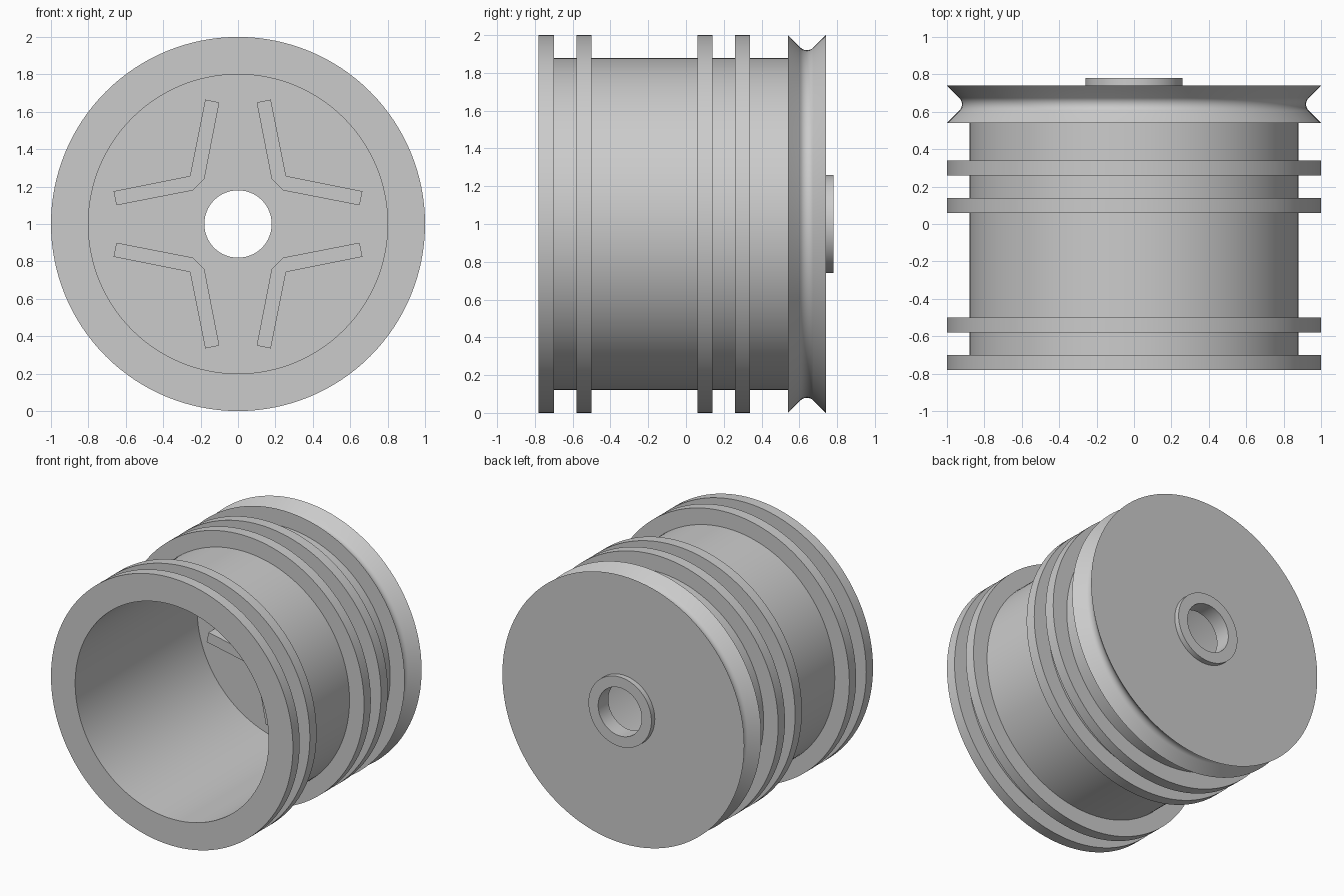
import bpy, bmesh, math

cube = bpy.data.objects.get("Cube")
if cube:
    bpy.data.objects.remove(cube, do_unlink=True)

grey = bpy.data.materials.new("plain grey")
grey.use_nodes = True
colour = (0.6, 0.6, 0.6, 1)
grey.diffuse_color = colour
grey.node_tree.nodes["Principled BSDF"].inputs["Base Color"].default_value = colour

CENTRE = 1.0            # height of the wheel axis
FRONT, FLOOR, BACK = -0.78, 0.66, 0.74
FLANGE = 0.08           # flange width and wall thickness
R_RIM, R_BODY, R_INNER, R_HUB, R_BORE = 1.0, 0.88, 0.8, 0.26, 0.18
SEGMENTS = 128


def finish(name, bm):
    """Turn a bmesh into a shaded object."""
    bmesh.ops.recalc_face_normals(bm, faces=bm.faces)
    mesh = bpy.data.meshes.new(name)
    bm.to_mesh(mesh)
    bm.free()
    obj = bpy.data.objects.new(name, mesh)
    bpy.context.collection.objects.link(obj)
    mesh.materials.append(grey)
    bpy.ops.object.select_all(action='DESELECT')
    obj.select_set(True)
    bpy.context.view_layer.objects.active = obj
    bpy.ops.object.shade_smooth_by_angle(angle=math.radians(30))
    return obj


def lathe(name, profile):
    """Revolve a closed (radius, y) profile around the wheel axis."""
    bm = bmesh.new()
    rings = []
    for i in range(SEGMENTS):
        a = math.tau * i / SEGMENTS
        rings.append([bm.verts.new((r * math.cos(a), y, CENTRE + r * math.sin(a)))
                      for r, y in profile])
    n = len(profile)
    for i, ring in enumerate(rings):
        after = rings[(i + 1) % SEGMENTS]
        for j in range(n):
            k = (j + 1) % n
            bm.faces.new((ring[j], ring[k], after[k], after[j]))
    return finish(name, bm)


# Drum outline: inner cup, then the four flanges along the outside
profile = [(R_BORE, FLOOR), (R_INNER, FLOOR), (R_INNER, FRONT)]
for start in (FRONT, -0.58, 0.06, 0.26):
    if start > FRONT:
        profile.append((R_BODY, start))
    profile += [(R_RIM, start), (R_RIM, start + FLANGE), (R_BODY, start + FLANGE)]

# Pulley groove with 45 degree sides and a rounded bottom
groove_y, half, fillet = 0.64, 0.1, 0.048
profile += [(R_BODY, groove_y - half), (R_RIM, groove_y - half)]
for i in range(13):
    a = math.radians(-45 + 90 * i / 12)
    profile.append((0.92 + fillet * (1 - math.cos(a)), groove_y + fillet * math.sin(a)))
profile.append((R_RIM, BACK))

# Raised hub collar on the back, around the open bore
profile += [(R_HUB, BACK), (R_HUB, -FRONT), (R_BORE, -FRONT)]
lathe("wheel_drum", profile)

# Four V-shaped ribs standing on the inner floor
half_v = [(0.10, 0.65), (0.175, 0.665), (0.257, 0.257)]
outline = half_v + [(0.665, 0.175), (0.65, 0.10), (0.24, 0.18), (0.18, 0.24)]
for side, sx in (("left", 1), ("right", -1)):
    for level, sz in (("upper", 1), ("lower", -1)):
        bm = bmesh.new()
        face = bm.faces.new([bm.verts.new((sx * x, FLOOR - FLANGE, CENTRE + sz * z))
                             for x, z in outline])
        extruded = bmesh.ops.extrude_face_region(bm, geom=[face], use_keep_orig=True)
        moved = [v for v in extruded["geom"] if isinstance(v, bmesh.types.BMVert)]
        bmesh.ops.translate(bm, verts=moved, vec=(0, FLANGE, 0))
        finish(f"{level}_{side}_rib", bm)
